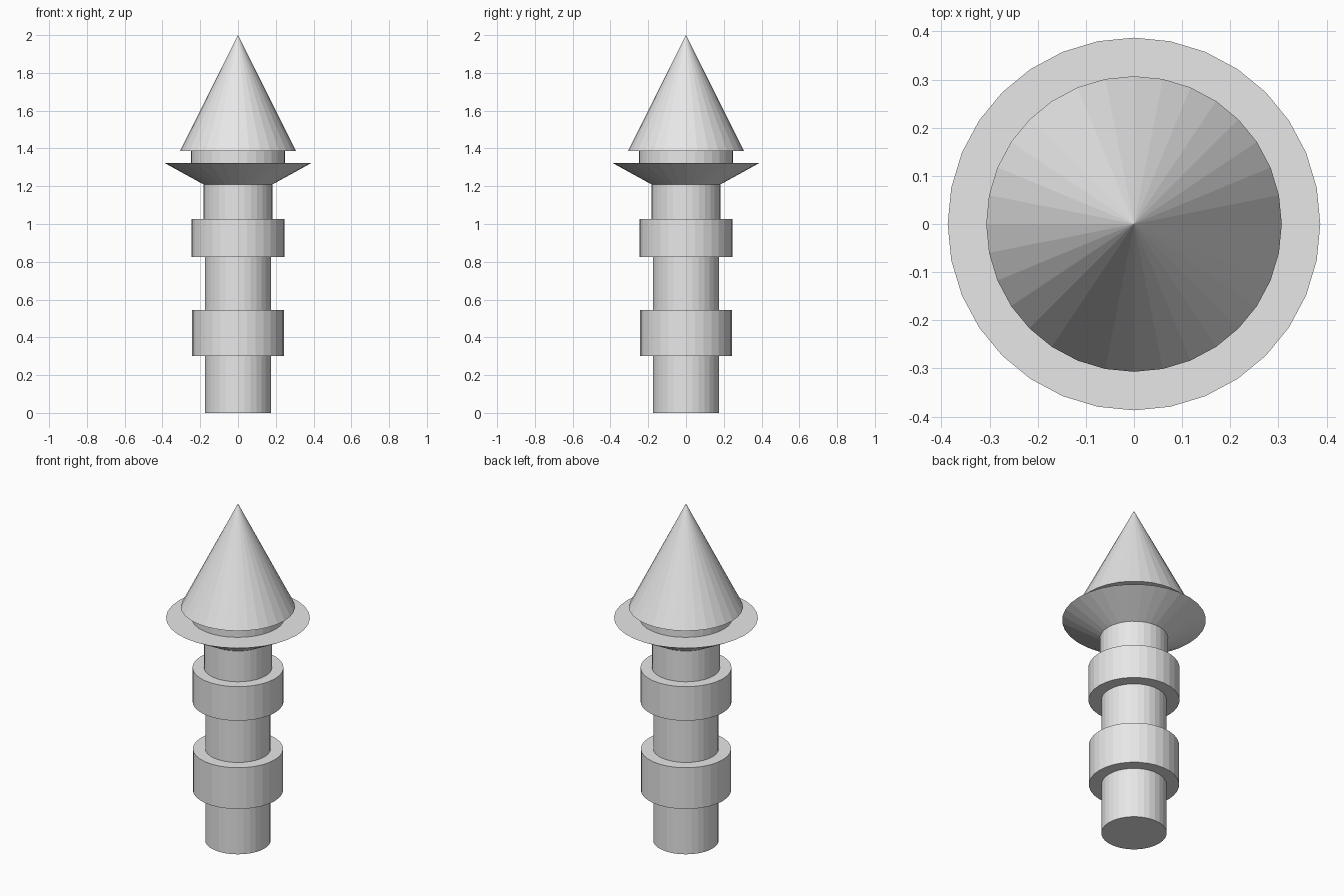
import bpy

cube = bpy.data.objects.get("Cube")
if cube:
    bpy.data.objects.remove(cube, do_unlink=True)

SIDES = 32

grey = bpy.data.materials.new("plain grey")
grey.use_nodes = True
colour = (0.8, 0.8, 0.8, 1)
grey.diffuse_color = colour
grey.node_tree.nodes["Principled BSDF"].inputs["Base Color"].default_value = colour


def turned_part(name, bottom, top, r_bottom, r_top):
    """Flat-shaded, capped round section between two heights."""
    bpy.ops.mesh.primitive_cone_add(
        vertices=SIDES, radius1=r_bottom, radius2=r_top,
        depth=top - bottom, location=(0, 0, (bottom + top) / 2))
    part = bpy.context.object
    part.name = name
    part.data.materials.append(grey)
    return part


# Post: lower shaft and slightly wider neck
turned_part("shaft", 0, 0.93, 0.176, 0.176)
turned_part("neck", 0.93, 1.21, 0.183, 0.183)

# Bands around the post
turned_part("lower_band", 0.30, 0.545, 0.243, 0.243)
turned_part("upper_band", 0.825, 1.027, 0.245, 0.245)

# Flared collar, spacer and pointed roof
turned_part("flared_collar", 1.21, 1.322, 0.183, 0.387)
turned_part("spacer", 1.322, 1.387, 0.25, 0.25)
turned_part("pointed_roof", 1.387, 2, 0.307, 0)
